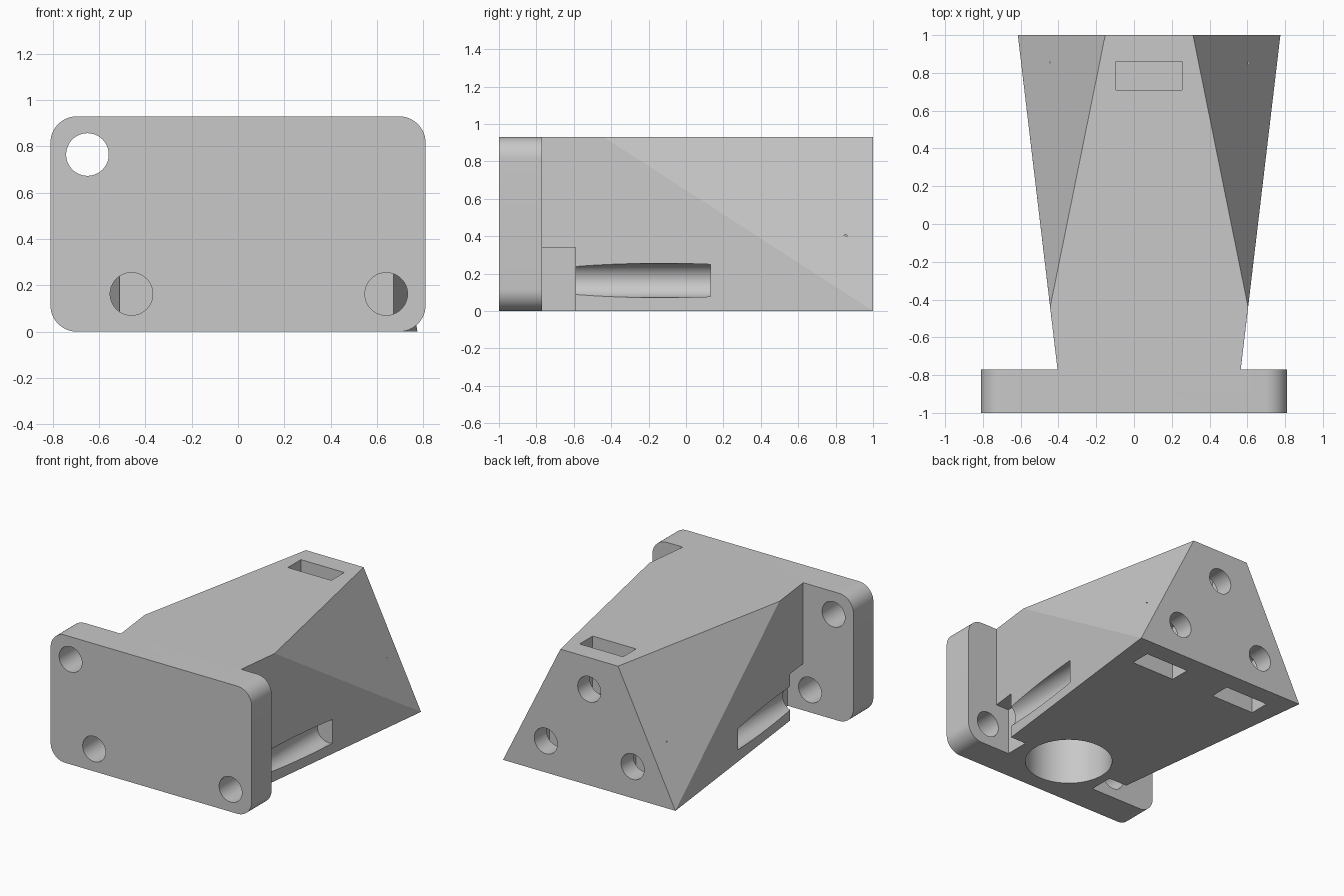
import bpy, bmesh, math
from mathutils import Matrix, Vector

cube = bpy.data.objects.get("Cube")
if cube:
    bpy.data.objects.remove(cube, do_unlink=True)

HEIGHT = 0.93
MID_X = 0.08        # the wedge sits off the middle of the plate
FRONT, BACK, PLATE_BACK = -1.0, 1.0, -0.77

grey = bpy.data.materials.new("plain grey")
grey.use_nodes = True
grey.diffuse_color = (0.58, 0.58, 0.58, 1)
grey.node_tree.nodes["Principled BSDF"].inputs["Base Color"].default_value = grey.diffuse_color


def finish(name, bm):
    bmesh.ops.recalc_face_normals(bm, faces=bm.faces)
    mesh = bpy.data.meshes.new(name)
    bm.to_mesh(mesh)
    bm.free()
    mesh.materials.append(grey)
    obj = bpy.data.objects.new(name, mesh)
    bpy.context.collection.objects.link(obj)
    return obj


def box(name, low, high, corner=0):
    low, high = Vector(low), Vector(high)
    bm = bmesh.new()
    bmesh.ops.create_cube(bm, size=1)
    bmesh.ops.scale(bm, vec=high - low, verts=bm.verts)
    bmesh.ops.translate(bm, vec=(low + high) / 2, verts=bm.verts)
    if corner:
        # round the edges that run front to back
        edges = [e for e in bm.edges
                 if abs(e.verts[0].co.y - e.verts[1].co.y) > 0.01]
        bmesh.ops.bevel(bm, geom=edges, offset=corner, segments=12,
                        profile=0.5, affect='EDGES')
    return finish(name, bm)


def cylinder(name, start, end, radius):
    start, end = Vector(start), Vector(end)
    axis = end - start
    turn = axis.to_track_quat('Z', 'Y').to_matrix().to_4x4()
    bm = bmesh.new()
    bmesh.ops.create_cone(bm, cap_ends=True, segments=64, radius1=radius,
                          radius2=radius, depth=axis.length,
                          matrix=Matrix.Translation((start + end) / 2) @ turn)
    return finish(name, bm)


def combine(target, tool, operation='DIFFERENCE'):
    mod = target.modifiers.new(operation, 'BOOLEAN')
    mod.operation, mod.solver, mod.object = operation, 'EXACT', tool
    bpy.context.view_layer.objects.active = target
    bpy.ops.object.modifier_apply(modifier=mod.name)
    bpy.data.objects.remove(tool, do_unlink=True)


# Wedge body: flaring walls, each cut back by one sloping triangle
bm = bmesh.new()
sides = []
for s in (1, -1):
    points = [(0.485, PLATE_BACK, 0), (0.695, BACK, 0),
              (0.2325, BACK, HEIGHT), (0.524, -0.44, HEIGHT),
              (0.485, PLATE_BACK, HEIGHT)]
    a, b, c, d, e = [bm.verts.new((MID_X + s * x, y, z)) for x, y, z in points]
    bm.faces.new((a, b, d, e))
    bm.faces.new((b, c, d))
    sides.append((a, b, c, d, e))
(a, b, c, d, e), (f, g, h, i, j) = sides
for loop in ((a, b, g, f), (b, c, h, g), (c, d, e, j, i, h), (a, f, j, e)):
    bm.faces.new(loop)
bracket = finish("wedge_bracket", bm)

# Square pockets behind the two lower plate holes
for x in (-0.46, 0.64):
    combine(bracket, box("pocket", (x - 0.18, PLATE_BACK - 0.1, -0.1),
                         (x + 0.18, -0.59, 0.34)))

# Mounting plate with rounded corners
plate = box("plate", (-0.81, FRONT, 0), (0.81, PLATE_BACK, HEIGHT), 0.115)
combine(bracket, plate, 'UNION')

# Plate holes; the lower two run on as grooves along the walls
for x, z, end in ((-0.65, 0.765, -0.7), (-0.46, 0.163, 0.13), (0.64, 0.163, 0.13)):
    combine(bracket, cylinder("plate_hole", (x, -1.1, z), (x, end, z), 0.092))

# Back screw holes, each crossed by a nut slot from above or below
for x, z, low, high in ((0, 0.70, 0.525, 1.1),
                        (-0.35, 0.23, -0.1, 0.405),
                        (0.35, 0.23, -0.1, 0.405)):
    x += MID_X
    combine(bracket, cylinder("screw_hole", (x, 0.5, z), (x, 1.1, z), 0.093))
    combine(bracket, box("nut_slot", (x - 0.175, 0.71, low), (x + 0.175, 0.86, high)))

# Large round socket in the underside
combine(bracket, cylinder("socket", (MID_X, -0.59, -0.1), (MID_X, -0.59, 0.7), 0.293))

bpy.ops.object.select_all(action='DESELECT')
bracket.select_set(True)
bpy.context.view_layer.objects.active = bracket
bpy.ops.object.shade_smooth_by_angle(angle=math.radians(25))
